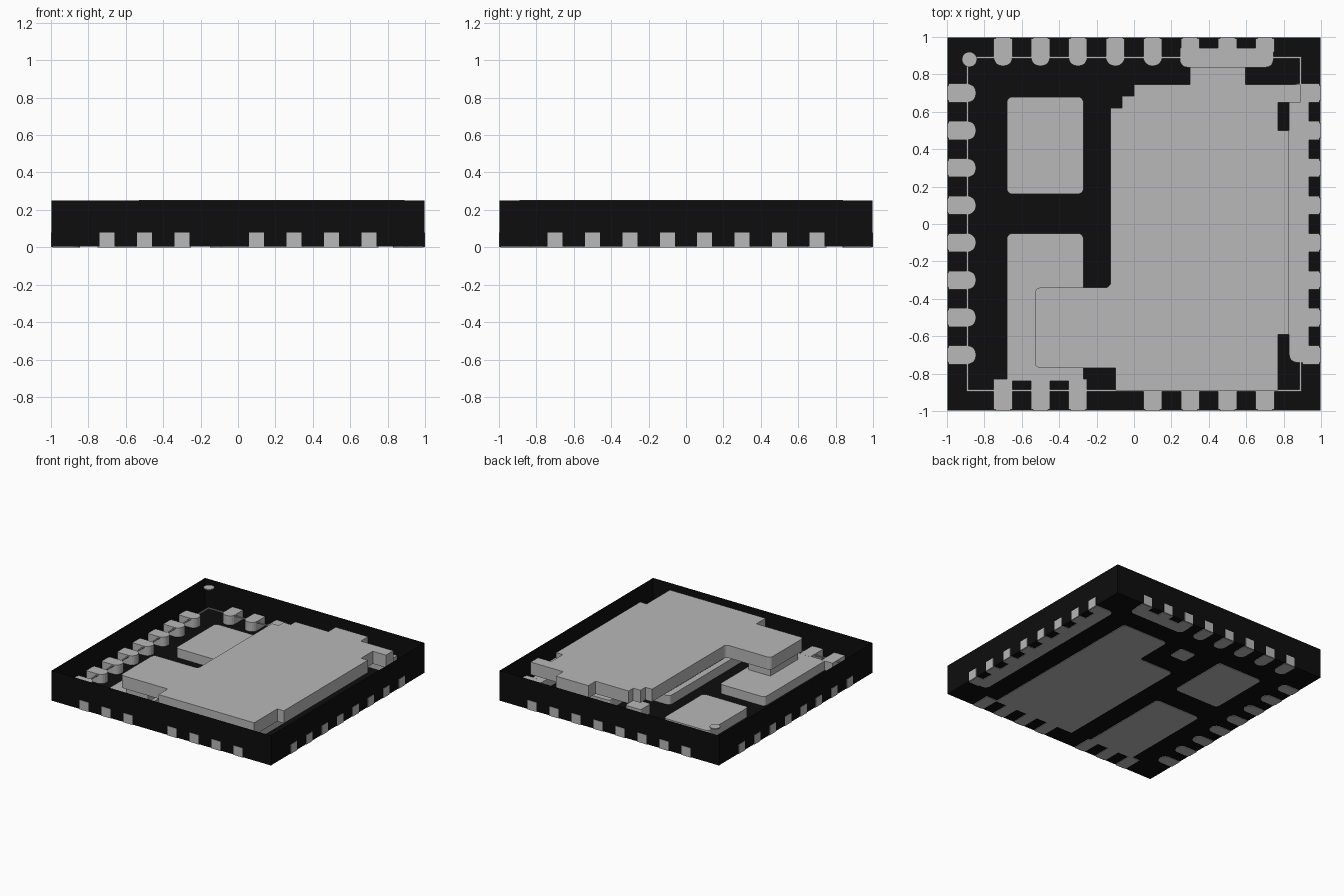
import bpy, bmesh, math

if "Cube" in bpy.data.objects:
    bpy.data.objects.remove(bpy.data.objects["Cube"])


def material(name, value):
    m = bpy.data.materials.new(name)
    m.use_nodes = True
    c = (value, value, value, 1)
    m.diffuse_color = c
    m.node_tree.nodes["Principled BSDF"].inputs["Base Color"].default_value = c
    return m


BLACK = material("black mould", 0.004)
GREY = material("tinned grey", 0.48)
LEAD = 0.08   # lead frame thickness
TOP = 0.25    # package height


def finish(bm, name, mat):
    bmesh.ops.recalc_face_normals(bm, faces=bm.faces)
    me = bpy.data.meshes.new(name)
    bm.to_mesh(me)
    bm.free()
    me.materials.append(mat)
    ob = bpy.data.objects.new(name, me)
    bpy.context.collection.objects.link(ob)
    return ob


def prism(name, pts, z0, z1, mat=GREY, radius=0, rounded=lambda p: True):
    """Extrude an outline and round the chosen upright edges."""
    bm = bmesh.new()
    face = bm.faces.new([bm.verts.new((x, y, z0)) for x, y in pts])
    ext = bmesh.ops.extrude_face_region(bm, geom=[face])
    for v in ext["geom"]:
        if isinstance(v, bmesh.types.BMVert):
            v.co.z = z1
    if radius:
        edges = [e for e in bm.edges
                 if abs(e.verts[0].co.z - e.verts[1].co.z) > 1e-4 and rounded(e.verts[0].co)]
        bmesh.ops.bevel(bm, geom=edges, offset=radius, segments=5, profile=0.5, affect='EDGES')
    return finish(bm, name, mat)


def rect(x0, y0, x1, y1):
    return [(x0, y0), (x1, y0), (x1, y1), (x0, y1)]


# Open-topped mould shell: floor and four thin walls
bm = bmesh.new()
W = 0.997
low = [bm.verts.new((x, y, 0.004)) for x, y in rect(-W, -W, W, W)]
high = [bm.verts.new((v.co.x, v.co.y, TOP)) for v in low]
bm.faces.new(low[::-1])
for i in range(4):
    j = (i + 1) % 4
    bm.faces.new((low[i], low[j], high[j], high[i]))
finish(bm, "mould_shell", BLACK)


# Edge leads: an inner land with a rounded end and a narrower stub through the wall
def lead(name, side, pos, inner, round_end):
    land = rect(pos - 0.05, inner, pos + 0.05, 0.992)
    stub = rect(pos - 0.04, 0.95, pos + 0.04, 1.0)
    turn = {"back": 0, "left": 1, "front": 2, "right": 3}[side] * math.pi / 2
    c, s = round(math.cos(turn)), round(math.sin(turn))
    spin = lambda pts: [(x * c - y * s, x * s + y * c) for x, y in pts]
    inside = lambda p: max(abs(p.x), abs(p.y)) < 0.95
    prism(name, spin(land), 0, LEAD, radius=0.046 if round_end else 0, rounded=inside)
    prism(name + "_stub", spin(stub), 0.002, LEAD - 0.001)


for i in range(8):
    p = -0.7 + 0.2 * i
    lead(f"left_lead_{i}", "left", p, 0.845, True)
    if p < 0.2:
        lead(f"back_lead_{i}", "back", p, 0.845, True)
    else:
        lead(f"back_lead_{i}", "back", p, 0.92, False)
    lead(f"right_lead_{i}", "right", p, 0.90, False)
    if abs(p - 0.1) > 0.05 and i != 3:
        lead(f"front_lead_{i}", "front", p, 0.83, False)

# The two remaining front lead positions: only the inner one is fitted
lead("front_lead_inner", "front", -0.1, 0.83, False)

# Bars joining the grouped leads
prism("right_lead_bar", rect(0.83, -0.74, 0.935, 0.75), 0, LEAD - 0.0005, radius=0.04,
      rounded=lambda p: p.x < 0.9)
prism("back_lead_bar", rect(0.245, 0.838, 0.745, 0.94), 0, LEAD - 0.0005, radius=0.04,
      rounded=lambda p: p.y < 0.9)

# Bottom pads
prism("rear_left_pad", rect(-0.68, 0.16, -0.27, 0.68), 0, LEAD, radius=0.03)
prism("front_left_pad", rect(-0.68, -0.84, -0.27, -0.05), 0, LEAD - 0.0005, radius=0.03,
      rounded=lambda p: p.y > -0.5)
prism("main_pad", [(-0.09, -0.84), (0.65, -0.84), (0.65, 0.66), (0.23, 0.66),
                   (0.23, 0.34), (-0.09, 0.34)], 0, LEAD - 0.0005, radius=0.03,
      rounded=lambda p: p.y > -0.5)
prism("small_pad", rect(-0.05, 0.53, 0.09, 0.66), 0, LEAD, radius=0.015)

# Chip blocks carrying the clip
prism("main_chip", rect(-0.04, -0.80, 0.60, 0.30), LEAD - 0.01, 0.16)
prism("arm_support", rect(-0.50, -0.74, -0.30, -0.38), LEAD - 0.01, 0.16)

# Large stepped clip at the top
clip = [(-0.10, -0.89), (0.77, -0.89), (0.77, -0.59), (0.83, -0.59), (0.83, 0.50),
        (0.77, 0.50), (0.77, 0.65), (0.89, 0.65), (0.89, 0.745), (0.595, 0.745),
        (0.595, 0.84), (0.30, 0.84), (0.30, 0.745), (0.0, 0.745), (0.0, 0.685),
        (-0.065, 0.685), (-0.065, 0.62), (-0.125, 0.62), (-0.125, -0.34),
        (-0.53, -0.34), (-0.53, -0.77), (-0.10, -0.77)]
prism("top_clip", clip, 0.15, TOP + 0.003, radius=0.03,
      rounded=lambda p: p.x < -0.5 or (p.x < -0.12 and p.y < 0))

# Thin frame line around the lead frame
for k, r in enumerate([rect(-0.895, 0.885, 0.895, 0.895), rect(-0.895, -0.895, 0.895, -0.885),
                       rect(-0.895, -0.885, -0.885, 0.885), rect(0.885, -0.885, 0.895, 0.885)]):
    prism(f"frame_line_{k}", r, LEAD - 0.012, LEAD - 0.004)

# Corner marker disc
bm = bmesh.new()
bmesh.ops.create_cone(bm, cap_ends=True, segments=24, radius1=0.04, radius2=0.04, depth=0.008)
bmesh.ops.translate(bm, verts=bm.verts, vec=(-0.88, 0.88, TOP - 0.004))
finish(bm, "corner_marker", GREY)
